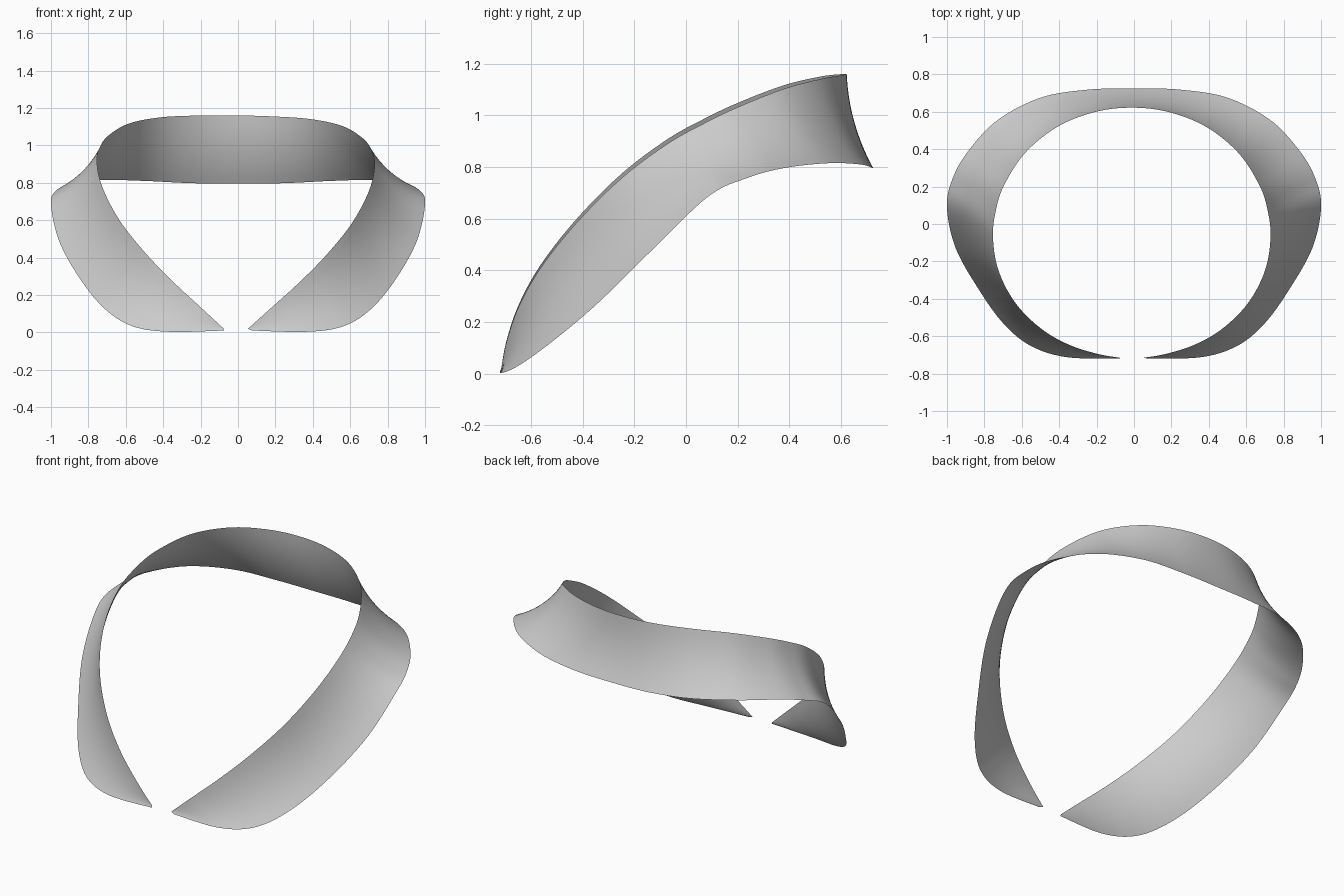
import bpy, bmesh
from mathutils import Vector

if "Cube" in bpy.data.objects:
    bpy.data.objects.remove(bpy.data.objects["Cube"])

# Right half, back centre to front tip: inner (neck) edge, outer edge, flare depth
SECTIONS = [
    ((0.00, 0.622, 1.16), (0.00, 0.725, 0.795), .022),
    ((0.20, 0.598, 1.157), (0.25, 0.718, 0.798), .022),
    ((0.40, 0.518, 1.145), (0.50, 0.675, 0.81), .024),
    ((0.57, 0.38, 1.11), (0.73, 0.555, 0.815), .026),
    ((0.68, 0.212, 1.045), (0.89, 0.385, 0.797), .028),
    ((0.725, 0.08, 0.983), (0.973, 0.235, 0.757), .028),
    ((0.742, -0.07, 0.90), (1.00, 0.085, 0.685), .028),
    ((0.712, -0.25, 0.765), (0.953, -0.13, 0.48), .028),
    ((0.62, -0.425, 0.59), (0.83, -0.35, 0.265), .028),
    ((0.48, -0.563, 0.415), (0.70, -0.53, 0.115), .025),
    ((0.33, -0.648, 0.262), (0.555, -0.65, 0.03), .02),
    ((0.18, -0.695, 0.125), (0.36, -0.712, 0.003), .01),
    ((0.065, -0.715, 0.02), (0.075, -0.72, 0.01), 0),
]
STEPS, ROWS = 10, 10


def mirrored(points):
    left = [Vector((-p.x, p.y, p.z)) for p in reversed(points[1:])]
    return left + points


def spline(points):
    """Catmull-Rom curve through the points."""
    p = [points[0]] + points + [points[-1]]
    out = []
    for i in range(1, len(p) - 2):
        a, b, c, d = p[i - 1:i + 3]
        for s in range(STEPS):
            t = s / STEPS
            out.append(0.5 * (2 * b + (c - a) * t + (2 * a - 5 * b + 4 * c - d) * t * t
                              + (3 * b - a - 3 * c + d) * t ** 3))
    return out + [points[-1].copy()]


# The neck opening sits slightly off centre and a touch higher on the left
inner = [p + Vector((-0.012, 0, -0.012 * p.x))
         for p in spline(mirrored([Vector(s[0]) for s in SECTIONS]))]
outer = spline(mirrored([Vector(s[1]) for s in SECTIONS]))
depth = [s[2] for s in SECTIONS]
depth = depth[:0:-1] + depth

# Collar band: flared strip between the two edges
bm = bmesh.new()
grid = []
n = len(inner)
for i in range(n):
    a, b = inner[i], outer[i]
    lo, hi = max(i - 1, 0), min(i + 1, n - 1)
    along = (inner[hi] + outer[hi]) - (inner[lo] + outer[lo])
    inward = along.cross(b - a).normalized()
    if inward.z > 0:
        inward.negate()
    k, f = divmod(i, STEPS)
    d = depth[k] + (depth[min(k + 1, len(depth) - 1)] - depth[k]) * f / STEPS
    grid.append([bm.verts.new(a.lerp(b, r / ROWS) + inward * d * 4 * (r / ROWS) * (1 - r / ROWS))
                 for r in range(ROWS + 1)])
for g, h in zip(grid, grid[1:]):
    for r in range(ROWS):
        bm.faces.new((g[r], g[r + 1], h[r + 1], h[r])).smooth = True
bm.normal_update()
if sum(f.normal.z for f in bm.faces) < 0:
    bmesh.ops.reverse_faces(bm, faces=bm.faces[:])

mesh = bpy.data.meshes.new("collar")
bm.to_mesh(mesh)
bm.free()
collar = bpy.data.objects.new("collar", mesh)
bpy.context.collection.objects.link(collar)
